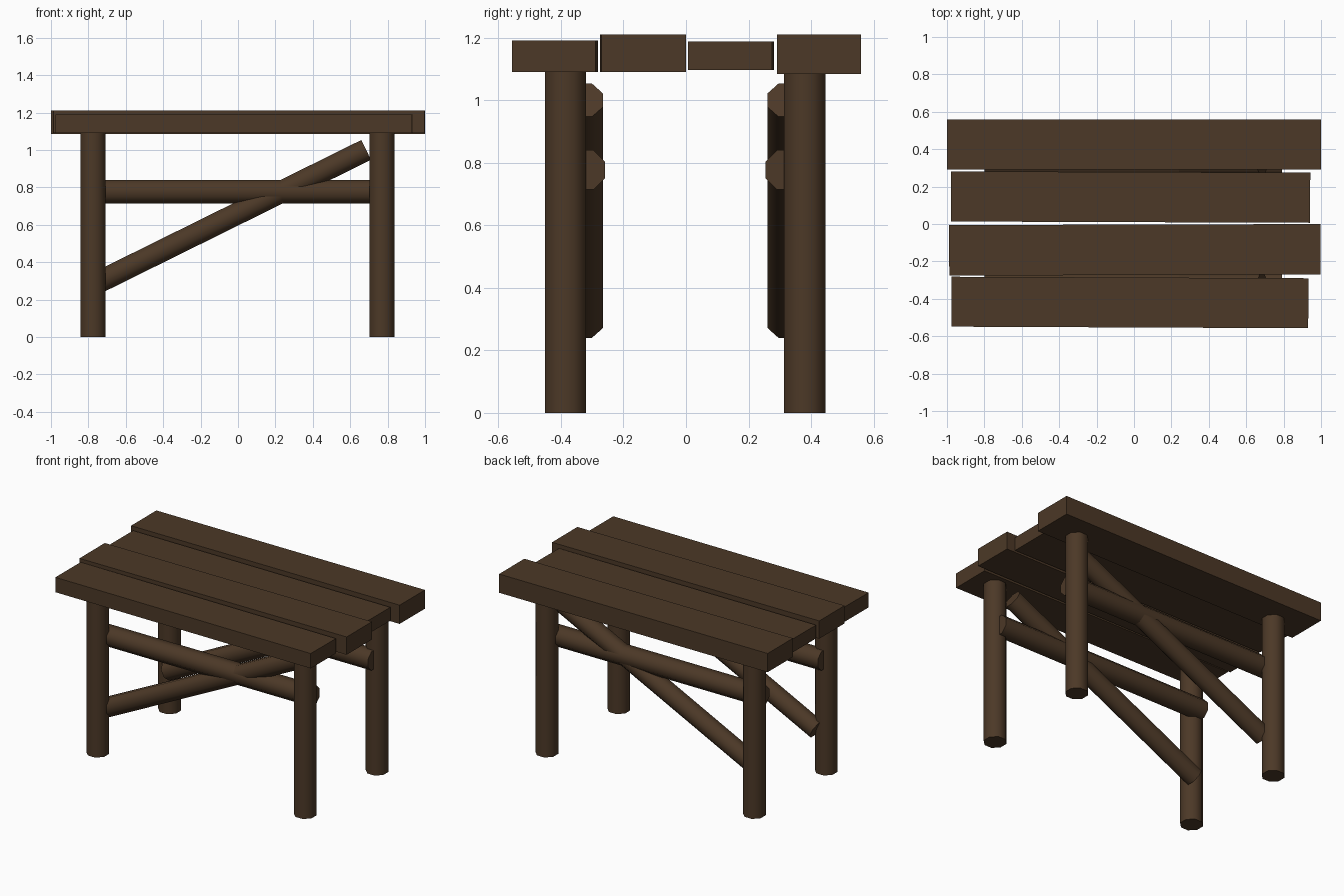
import bpy
import bmesh
from math import pi, cos, radians
from mathutils import Matrix, Vector

cube = bpy.data.objects.get("Cube")
if cube:
    bpy.data.objects.remove(cube, do_unlink=True)

# One dark wood colour
wood = bpy.data.materials.new("dark_brown_wood")
wood.use_nodes = True
colour = (0.072, 0.040, 0.020, 1)
wood.diffuse_color = colour
bsdf = next(n for n in wood.node_tree.nodes if n.type == 'BSDF_PRINCIPLED')
bsdf.inputs["Base Color"].default_value = colour
bsdf.inputs["Roughness"].default_value = 0.9


def finish(name, bm):
    mesh = bpy.data.meshes.new(name)
    bm.to_mesh(mesh)
    bm.free()
    mesh.materials.append(wood)
    obj = bpy.data.objects.new(name, mesh)
    bpy.context.collection.objects.link(obj)
    return obj


def pole(name, start, end, half_width):
    """Eight-sided pole, flats facing the axes, smooth round its length."""
    start, end = Vector(start), Vector(end)
    axis = end - start
    radius = half_width / cos(pi / 8)
    bm = bmesh.new()
    bmesh.ops.create_cone(bm, cap_ends=True, segments=8, radius1=radius,
                          radius2=radius, depth=axis.length,
                          matrix=Matrix.Rotation(pi / 8, 4, 'Z'))
    turn = Vector((0, 0, 1)).rotation_difference(axis).to_matrix().to_4x4()
    bm.transform(Matrix.Translation((start + end) / 2) @ turn)
    obj = finish(name, bm)
    bpy.ops.object.select_all(action='DESELECT')
    obj.select_set(True)
    bpy.context.view_layer.objects.active = obj
    bpy.ops.object.shade_smooth_by_angle(angle=radians(60))


def plank(name, low, high, yaw):
    """Rough board with a slight twist about the vertical."""
    low, high = Vector(low), Vector(high)
    bm = bmesh.new()
    bmesh.ops.create_cube(bm, size=1)
    bm.transform(Matrix.Translation((low + high) / 2)
                 @ Matrix.Rotation(radians(yaw), 4, 'Z')
                 @ Matrix.Diagonal((*(high - low), 1)))
    finish(name, bm)


# Table top: four uneven planks
plank("front_plank", (-0.975, -0.553, 1.09), (0.932, -0.286, 1.19), -0.25)
plank("front_middle_plank", (-0.988, -0.273, 1.09), (0.998, -0.003, 1.21), 0.15)
plank("back_middle_plank", (-0.978, 0.010, 1.097), (0.942, 0.278, 1.187), -0.2)
plank("back_plank", (-1.0, 0.291, 1.084), (1.0, 0.56, 1.21), 0)

# Legs, rails and slanted braces on both long sides
for side, leg_y, rail_y, brace_y in (("front", -0.385, -0.322, -0.325),
                                     ("back", 0.38, 0.317, 0.32)):
    for end, x in (("right", -0.775), ("left", 0.77)):
        pole(f"{side}_{end}_leg", (x, leg_y, 0), (x, leg_y, 1.1), 0.066)
    pole(f"{side}_rail", (-0.80, rail_y, 0.777), (0.79, rail_y, 0.777), 0.063)
    pole(f"{side}_brace", (-0.745, brace_y, 0.293), (0.685, brace_y, 1.0), 0.059)
